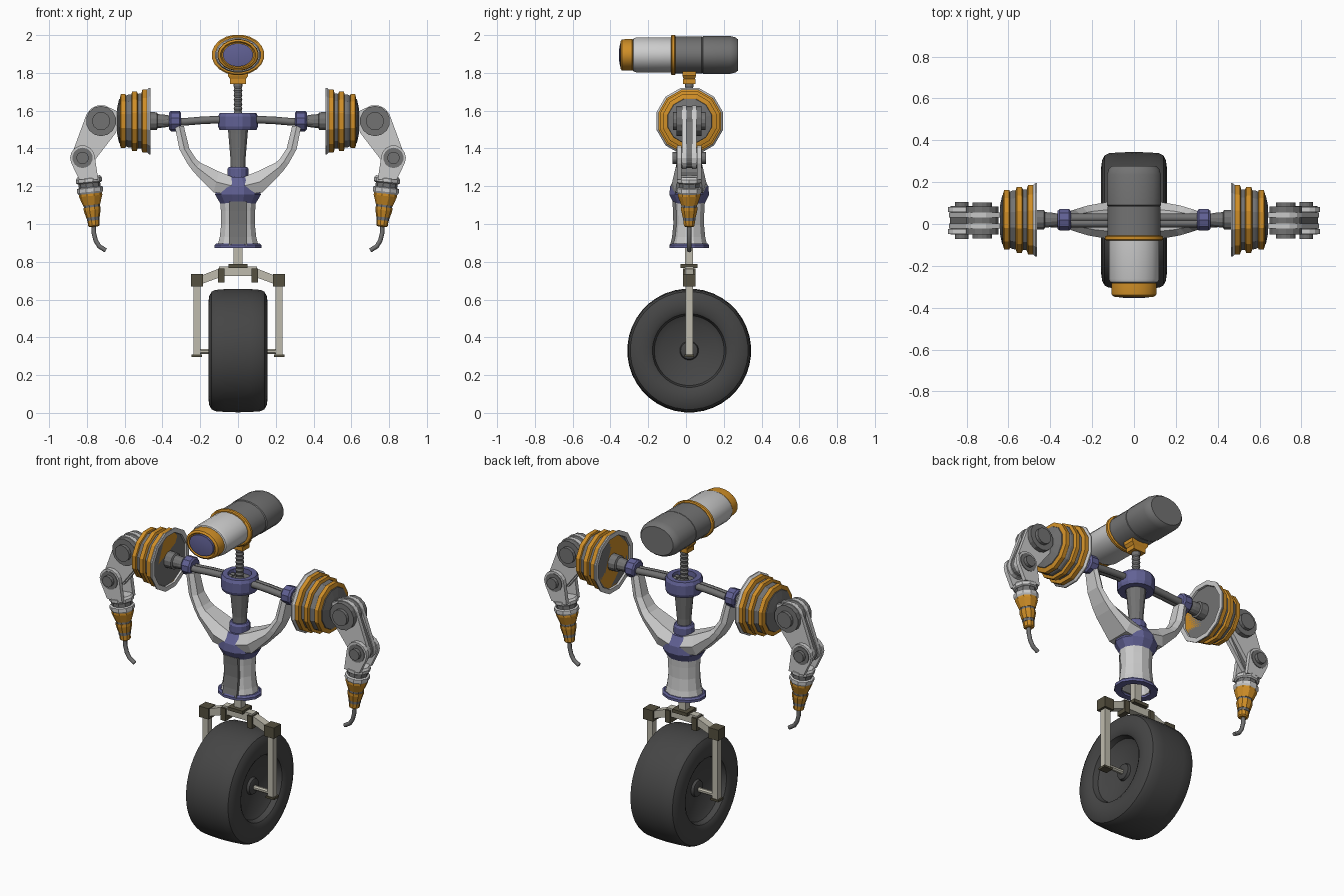
import bpy, bmesh, math
from mathutils import Vector

if "Cube" in bpy.data.objects:
    bpy.data.objects.remove(bpy.data.objects["Cube"])

Y0 = 0.017  # common centre line in y


def mat(name, r, g, b):
    m = bpy.data.materials.new(name)
    m.diffuse_color = (r, g, b, 1)
    m.use_nodes = True
    m.node_tree.nodes["Principled BSDF"].inputs["Base Color"].default_value = m.diffuse_color
    return m


ORANGE = mat("orange", 0.62, 0.27, 0.02)
BLUE = mat("blue", 0.12, 0.12, 0.30)
DARK = mat("dark_grey", 0.17, 0.17, 0.17)
LIGHT = mat("light_grey", 0.68, 0.68, 0.68)
RUBBER = mat("rubber", 0.06, 0.06, 0.06)
KHAKI = mat("khaki", 0.52, 0.50, 0.42)
OLIVE = mat("olive", 0.09, 0.08, 0.05)


def finish(name, bm, m, smooth=False):
    bmesh.ops.recalc_face_normals(bm, faces=bm.faces)
    me = bpy.data.meshes.new(name)
    bm.to_mesh(me)
    bm.free()
    me.materials.append(m)
    if smooth:
        me.shade_smooth()
        me.set_sharp_from_angle(angle=math.radians(32))
    ob = bpy.data.objects.new(name, me)
    bpy.context.collection.objects.link(ob)
    return ob


def loft(name, rings, m, closed=False, smooth=False):
    """Skin a list of equal point rings, capped or joined end to end."""
    bm = bmesh.new()
    vs = [[bm.verts.new(p) for p in ring] for ring in rings]
    n = len(vs[0])
    for i in range(len(vs) if closed else len(vs) - 1):
        a, b = vs[i], vs[(i + 1) % len(vs)]
        for j in range(n):
            k = (j + 1) % n
            bm.faces.new((a[j], a[k], b[k], b[j]))
    if not closed:
        bm.faces.new(vs[0])
        bm.faces.new(vs[-1])
    return finish(name, bm, m, smooth)


def revolve(name, prof, m, o=(0, Y0, 0), d=(0, 0, 1), seg=12, su=1, sv=1, closed=False, smooth=False):
    """Turn a profile of (radius, distance) about the axis d through o."""
    o, d = Vector(o), Vector(d).normalized()
    u = Vector((1, 0, 0)) if abs(d.y) > 0.9 else Vector((0, 1, 0))
    v = d.cross(u)
    ang = [2 * math.pi * (i + 0.5) / seg for i in range(seg)]
    rings = [[o + d * h + u * (su * r * math.cos(a)) + v * (sv * r * math.sin(a)) for a in ang]
             for r, h in prof]
    return loft(name, rings, m, closed, smooth)


def hull(name, pts, m):
    bm = bmesh.new()
    for p in pts:
        bm.verts.new(p)
    res = bmesh.ops.convex_hull(bm, input=bm.verts)
    junk = [g for g in res["geom_interior"] if isinstance(g, bmesh.types.BMVert)]
    bmesh.ops.delete(bm, geom=junk, context='VERTS')
    bmesh.ops.dissolve_limit(bm, angle_limit=0.01, verts=bm.verts, edges=bm.edges)
    return finish(name, bm, m)


def box(name, x, hy, z, m):
    return hull(name, [(a, Y0 + b, c) for a in x for b in (-hy, hy) for c in z], m)


def plate(name, circles, y, m, extra=(), seg=14):
    """Flat link in the xz plane wrapped around circles (x, z, r)."""
    flat = list(extra)
    for x, z, r in circles:
        flat += [(x + r * math.cos(6.28319 * i / seg), z + r * math.sin(6.28319 * i / seg)) for i in range(seg)]
    return hull(name, [(x, Y0 + b, z) for x, z in flat for b in y], m)


def tube(name, pts, r, m):
    cu = bpy.data.curves.new(name, 'CURVE')
    cu.dimensions = '3D'
    cu.bevel_depth, cu.bevel_resolution, cu.use_fill_caps = r, 2, True
    sp = cu.splines.new('POLY')
    sp.points.add(len(pts) - 1)
    for p, q in zip(sp.points, pts):
        p.co = (*q, 1)
    cu.materials.append(m)
    ob = bpy.data.objects.new(name, cu)
    bpy.context.collection.objects.link(ob)
    bpy.ops.object.select_all(action='DESELECT')
    ob.select_set(True)
    bpy.context.view_layer.objects.active = ob
    bpy.ops.object.convert(target='MESH')


# Wheel, with dished sides and a small hub
half = [(0.03, 0.10), (0.045, 0.095), (0.05, 0.08), (0.15, 0.095), (0.185, 0.115), (0.195, 0.145), (0.215, 0.157),
        (0.255, 0.157), (0.29, 0.152), (0.312, 0.14), (0.322, 0.12), (0.326, 0.07), (0.328, 0)]
prof = [(r, -h) for r, h in half] + [p for p in reversed(half[:-1])]
revolve("wheel", prof, RUBBER, (0, Y0, 0.33), (1, 0, 0), 40, smooth=True)
revolve("axle", [(0.014, -0.215), (0.014, 0.215)], KHAKI, (0, Y0, 0.325), (1, 0, 0), 8)

# Fork
box("fork_crown", (-0.1, 0.1), 0.022, (0.725, 0.775), KHAKI)
for s, side in ((-1, "left"), (1, "right")):
    box(side + "_fork_leg", (s * 0.198, s * 0.236), 0.019, (0.30, 0.69), KHAKI)
    box(side + "_fork_foot", (s * 0.19, s * 0.245), 0.025, (0.296, 0.308), OLIVE)
    box(side + "_fork_corner", (s * 0.185, s * 0.25), 0.033, (0.67, 0.735), OLIVE)
    hull(side + "_fork_arm", [(s * x, Y0 + b, z) for b in (-0.022, 0.022) for x, z in
         ((0.2, 0.68), (0.2, 0.725), (0.09, 0.72), (0.09, 0.768))], KHAKI)
    box(side + "_fork_clamp", (s * 0.072, s * 0.105), 0.033, (0.69, 0.765), OLIVE)
box("stem", (-0.023, 0.023), 0.021, (0.76, 1.12), KHAKI)
box("stem_collar", (-0.05, 0.05), 0.045, (0.768, 0.788), OLIVE)

# Lower torso: hollow waist, blue rims, dark front panel
waist = [(0.112, 0.885), (0.1, 0.93), (0.092, 1.0), (0.094, 1.07), (0.098, 1.12)]
revolve("waist", waist + [(0.08, 1.12), (0.08, 0.885)], LIGHT, su=0.88, closed=True)
revolve("waist_rim", [(0.128, 0.873), (0.128, 0.888), (0.118, 0.898), (0.085, 0.898), (0.085, 0.873)],
        BLUE, su=0.85, closed=True)
loft("front_panel", [[(-0.047, Y0 - 0.87 * r - 0.004, z), (0.047, Y0 - 0.87 * r - 0.004, z),
                      (0.047, Y0 - 0.06, z), (-0.047, Y0 - 0.06, z)] for r, z in waist], DARK)
revolve("chest_collar", [(0.092, 1.10), (0.125, 1.155), (0.12, 1.20), (0.08, 1.25)], BLUE, su=0.87)

# Yoke: inner edge, outer edge, half depth; swept from left tip to right tip
side = [(0.10, 1.277, 0.13, 1.168, 0.09), (0.20, 1.325, 0.235, 1.275, 0.072), (0.222, 1.345, 0.268, 1.32, 0.064),
        (0.258, 1.40, 0.31, 1.395, 0.052), (0.287, 1.52, 0.335, 1.52, 0.042)]
secs = [(-a, b, -c, d, e) for a, b, c, d, e in reversed(side)] + [(0, 1.237, 0, 1.15, 0.1)] + side
rings = []
for a, b, c, d, e in secs:
    mx, mz = (a + c) / 2, (b + d) / 2
    rings.append([(a, Y0 - 0.6 * e, b), (mx, Y0 - e, mz), (c, Y0 - 0.8 * e, d),
                  (c, Y0 + 0.8 * e, d), (mx, Y0 + e, mz), (a, Y0 + 0.6 * e, b)])
loft("yoke", rings, LIGHT)

# Spine column, hub and ribbed neck
revolve("spine", [(0.04, 1.22), (0.041, 1.34), (0.053, 1.48), (0.062, 1.56)], DARK)
revolve("spine_collar", [(0.058, 1.245), (0.058, 1.29), (0.05, 1.303)], BLUE)
revolve("shoulder_hub", [(0.098, 1.497), (0.105, 1.515), (0.105, 1.57), (0.096, 1.588), (0.066, 1.588), (0.06, 1.497)],
        BLUE, seg=14, closed=True)
ribs = [(0.024 if i % 2 else 0.02, 1.55 + i * 0.012) for i in range(15)]
revolve("neck", ribs + [(0.024, 1.73), (0.024, 1.81)], DARK)
box("neck_clip_base", (-0.042, 0.042), 0.032, (1.742, 1.768), ORANGE)
hull("neck_clip", [(x, Y0 + y, z) for w, h, z in ((0.042, 0.03, 1.768), (0.054, 0.036, 1.785), (0.054, 0.036, 1.81))
                   for x in (-w, w) for y in (-h, h)], ORANGE)

# Head: oval stepped barrel along y
for name, prof, m in (
    ("head_lens_ring", [(0.085, -0.335), (0.093, -0.348), (0.107, -0.34), (0.11, -0.32), (0.11, -0.285), (0.1, -0.275)], ORANGE),
    ("head_lens", [(0.04, -0.354), (0.08, -0.349), (0.08, -0.33)], BLUE),
    ("head_front", [(0.1, -0.283), (0.115, -0.278), (0.122, -0.262), (0.122, -0.07)], LIGHT),
    ("head_band", [(0.132, -0.08), (0.14, -0.075), (0.14, -0.06), (0.132, -0.055)], ORANGE),
    ("head_body", [(0.128, -0.06), (0.128, 0.083), (0.122, 0.088)], DARK),
    ("head_back", [(0.122, 0.083), (0.131, 0.09), (0.131, 0.235), (0.122, 0.262), (0.108, 0.276)], DARK)):
    revolve(name, prof, m, (0, 0, 1.895), (0, 1, 0), 20, sv=0.77, smooth=True)

# Arms
SZ = 1.545
for s, side in ((-1, "left"), (1, "right")):
    for k in (-1, 1):
        tube(side + "_collar_rod", [(s * x, Y0 + k * 0.013, z) for x, z in
             ((0.04, 1.552), (0.12, 1.552), (0.2, 1.548), (0.28, 1.541), (0.4, 1.54))], 0.02, DARK)

    def turn(name, prof, m, seg=12, closed=False):
        revolve(side + name, prof, m, (0, Y0 + 0.003, SZ), (s, 0, 0), seg, closed=closed)

    turn("_rod_clamp", [(0.045, 0.302), (0.054, 0.31), (0.054, 0.355), (0.045, 0.365)], BLUE, 10)
    turn("_shoulder_shaft", [(0.03, 0.36), (0.036, 0.395), (0.038, 0.425), (0.048, 0.43), (0.05, 0.5)], DARK)
    # Shoulder drum with dish rim and three orange rings
    turn("_drum_rim", [(0.182, 0.463), (0.182, 0.470), (0.165, 0.49), (0.15, 0.49), (0.155, 0.463)], LIGHT, closed=True)
    turn("_drum_core", [(0.155, 0.474), (0.152, 0.50), (0.145, 0.58), (0.12, 0.63), (0.07, 0.64)], DARK)
    for x, r in ((0.495, 0.172), (0.549, 0.163), (0.609, 0.147)):
        turn("_drum_ring", [(r - 0.02, x - 0.021), (r, x - 0.013), (r, x + 0.011), (r - 0.02, x + 0.017)], ORANGE)

    # Upper arm: twin links and elbow joints
    p1, p2, wr = (s * 0.725, SZ), (s * 0.823, 1.35), Vector((s * 0.79, Y0, 1.24))
    plate(side + "_arm_core", [(*p1, 0.07), (*p2, 0.055)], (-0.016, 0.016), DARK)
    for k in (-1, 1):
        plate(side + "_upper_link", [(*p1, 0.085), (*p2, 0.06)], (k * 0.014, k * 0.038), LIGHT,
              [(s * 0.635, SZ + 0.05), (s * 0.645, SZ - 0.06)])
        plate(side + "_forearm_link", [(*p2, 0.066)], (k * 0.04, k * 0.064), LIGHT,
              [(s * 0.84, 1.235), (s * 0.74, 1.235)])
    for name, p, r, h in (("_shoulder", p1, 0.08, 0.066), ("_elbow", p2, 0.054, 0.068)):
        revolve(side + name + "_joint", [(r, -h), (r, h)], DARK, (p[0], Y0, p[1]), (0, 1, 0), 14)
        revolve(side + name + "_pin", [(r * 0.6, -h - 0.02), (r * 0.6, h + 0.02)], DARK,
                (p[0], Y0, p[1]), (0, 1, 0), 14)

    # Wrist rings, stepped nozzle and drooping cable, along a tilted axis
    for name, prof, m in (
        ("_wrist_plate", [(0.06, -0.012), (0.069, 0), (0.069, 0.018), (0.06, 0.024)], LIGHT),
        ("_wrist_neck", [(0.058, 0.01), (0.058, 0.06)], DARK),
        ("_wrist_ring", [(0.062, 0.046), (0.069, 0.05), (0.069, 0.07), (0.062, 0.08)], LIGHT),
        ("_nozzle_top", [(0.062, 0.078), (0.062, 0.092), (0.045, 0.14)], ORANGE),
        ("_nozzle_band", [(0.043, 0.138), (0.043, 0.155)], DARK),
        ("_nozzle_middle", [(0.045, 0.152), (0.045, 0.168), (0.036, 0.205)], ORANGE),
        ("_nozzle_low_band", [(0.034, 0.2), (0.034, 0.222)], DARK),
        ("_nozzle_tip", [(0.032, 0.22), (0.03, 0.25), (0.022, 0.256)], ORANGE)):
        revolve(side + name, prof, m, wr, (-s * 0.11, 0, -1), 10)
    tube(side + "_cable", [(s * x, Y0, z) for x, z in
         ((0.765, 1.0), (0.763, 0.95), (0.753, 0.912), (0.735, 0.882), (0.70, 0.86))], 0.012, DARK)
